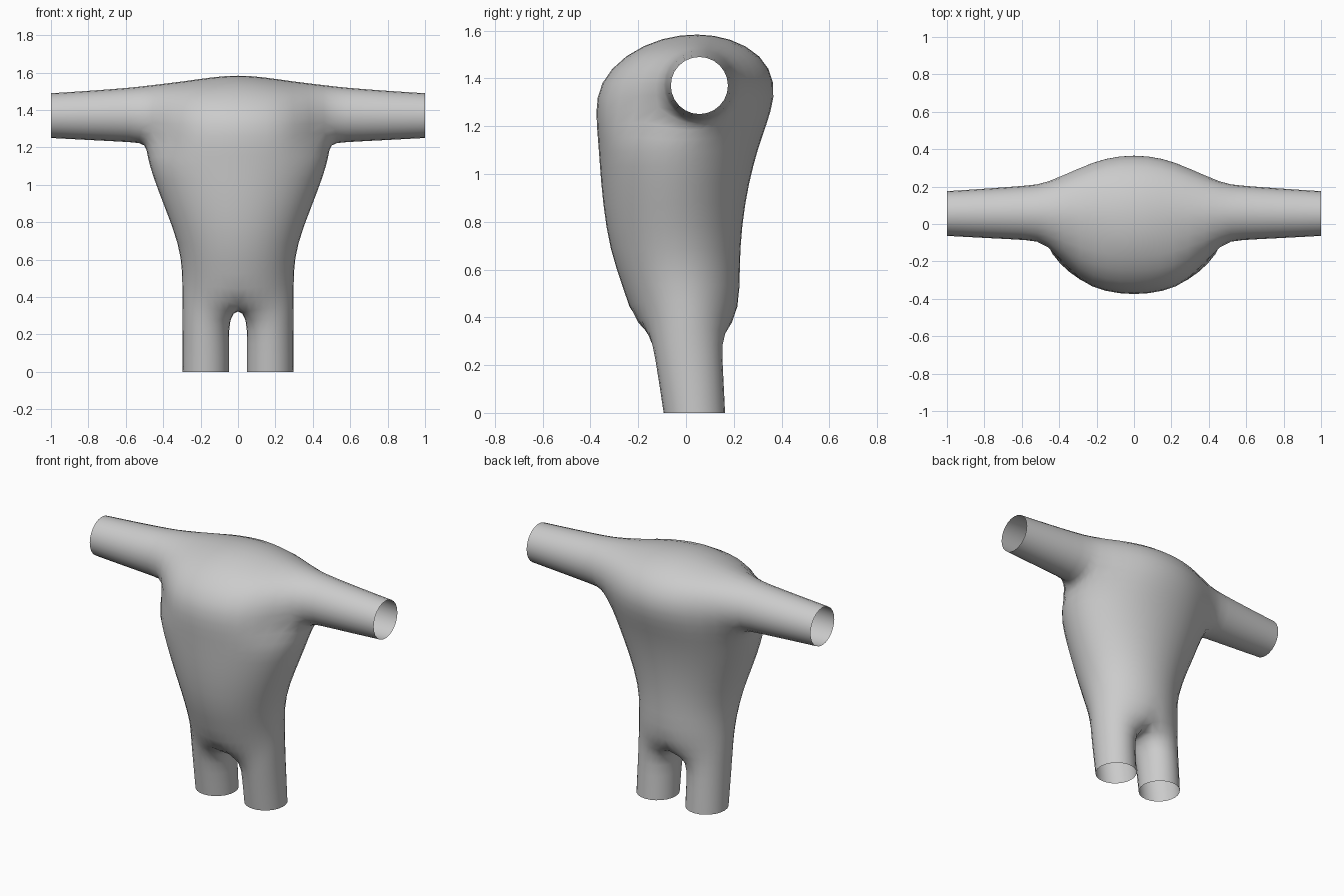
import bpy, bmesh
from math import sin, cos, radians

cube = bpy.data.objects.get("Cube")
if cube:
    bpy.data.objects.remove(cube)

grey = bpy.data.materials.new("plain_grey")
grey.use_nodes = True
grey.diffuse_color = (0.6, 0.6, 0.6, 1)
grey.node_tree.nodes["Principled BSDF"].inputs["Base Color"].default_value = grey.diffuse_color

bm = bmesh.new()
SPAN = range(-5, 6)      # columns of the half body, front centre to back centre
TUBE = 1.034             # offsets the smoothing of twelve-sided tubes


def bridge(a, b, closed=True):
    n = len(a)
    for i in range(n if closed else n - 1):
        j = (i + 1) % n
        bm.faces.new((a[i], a[j], b[j], b[i]))


# Torso rings: height, half width, front y, back y
RINGS = [(0.42, 0.30, -0.215, 0.21), (0.53, 0.298, -0.265, 0.228),
         (0.68, 0.315, -0.32, 0.225), (0.88, 0.393, -0.35, 0.247),
         (1.04, 0.455, -0.362, 0.283), (1.15, 0.487, -0.37, 0.317),
         (1.26, 0.50, -0.38, 0.358), (1.38, 0.49, -0.367, 0.38),
         (1.50, 0.46, -0.26, 0.32)]
body = []
for row, (z, half, front, back) in enumerate(RINGS):
    ring = {}
    for k in SPAN:
        a = radians(18 * k)
        mid, ry = (front + back) / 2, (back - front) / 2
        drop = 0.07 * (abs(k) / 5) ** 2 if row == 0 else 0
        ring[k] = bm.verts.new((0 if abs(k) == 5 else half * cos(a) * 1.012,
                                mid + ry * sin(a) * 1.012, z - drop))
    body.append(ring)

# Shoulder opening: twelve border points taken from the top three rings
low, centre, high = body[-3:]
border = [low[k] for k in range(-2, 3)] + [centre[2]]
border += [high[k] for k in range(2, -3, -1)] + [centre[-2]]


def arm_point(i, x, y, z, r):
    a = radians(210 + 30 * i)
    return (x, y + r * TUBE * cos(a), z + r * TUBE * sin(a))


for i, v in enumerate(border):
    v.co = arm_point(i, 0.475, 0.06, 1.376, 0.157)
    if 0 < i < 4:
        v.co.x = 0.49

# Torso skin, leaving the shoulder open
for row in range(len(body) - 1):
    a, b = body[row], body[row + 1]
    for k in range(-5, 5):
        if row >= len(body) - 3 and -2 <= k < 2:
            continue
        bm.faces.new((a[k], a[k + 1], b[k + 1], b[k]))

# Arm tube, open at the wrist
loop = border
for x, y, z, r in [(0.56, 0.06, 1.374, 0.148), (0.78, 0.057, 1.371, 0.134),
                   (1.0, 0.056, 1.37, 0.121)]:
    ring = [bm.verts.new(arm_point(i, x, y, z, r)) for i in range(12)]
    bridge(loop, ring)
    loop = ring

# Top of the shoulders, from the arm to the middle line
rows = [[high[k] for k in (-2, -3, -4, -5)]]
for k, y, z in [(-1, -0.105, 1.577), (0, 0.05, 1.592), (1, 0.19, 1.573)]:
    line = [high[k]]
    for t, rise in [(0.4, 0), (0.72, 0.006), (1, 0)]:
        p = high[k].co
        line.append(bm.verts.new((p.x * (1 - t), p.y + (y - p.y) * t,
                                  p.z + (z - p.z) * t + rise)))
    rows.append(line)
rows.append([high[k] for k in (2, 3, 4, 5)])
for a, b in zip(rows, rows[1:]):
    bridge(a, b, closed=False)

# Leg tube from the half hip ring plus one crotch point, open at the ankle
crotch = bm.verts.new((0, 0.0, 0.335))
loop = [body[0][k] for k in SPAN] + [crotch]
for z, y, ry in [(0.29, 0.005, 0.145), (0.15, 0.02, 0.138), (0, 0.035, 0.13)]:
    ring = []
    for i in range(12):
        a = radians(30 * (i - 5))
        ring.append(bm.verts.new((0.172 + 0.125 * TUBE * cos(a), y + ry * TUBE * sin(a), z)))
    bridge(ring, loop)
    loop = ring

bmesh.ops.recalc_face_normals(bm, faces=bm.faces)
mesh = bpy.data.meshes.new("body_shell")
bm.to_mesh(mesh)
bm.free()
mesh.materials.append(grey)
shell = bpy.data.objects.new("body_shell", mesh)
bpy.context.collection.objects.link(shell)
for p in mesh.polygons:
    p.use_smooth = True

# Mirror to the other side and round the cage
mirror = shell.modifiers.new("mirror", 'MIRROR')
mirror.use_clip = True
mirror.merge_threshold = 0.001
smooth = shell.modifiers.new("smooth", 'SUBSURF')
smooth.levels = smooth.render_levels = 1
